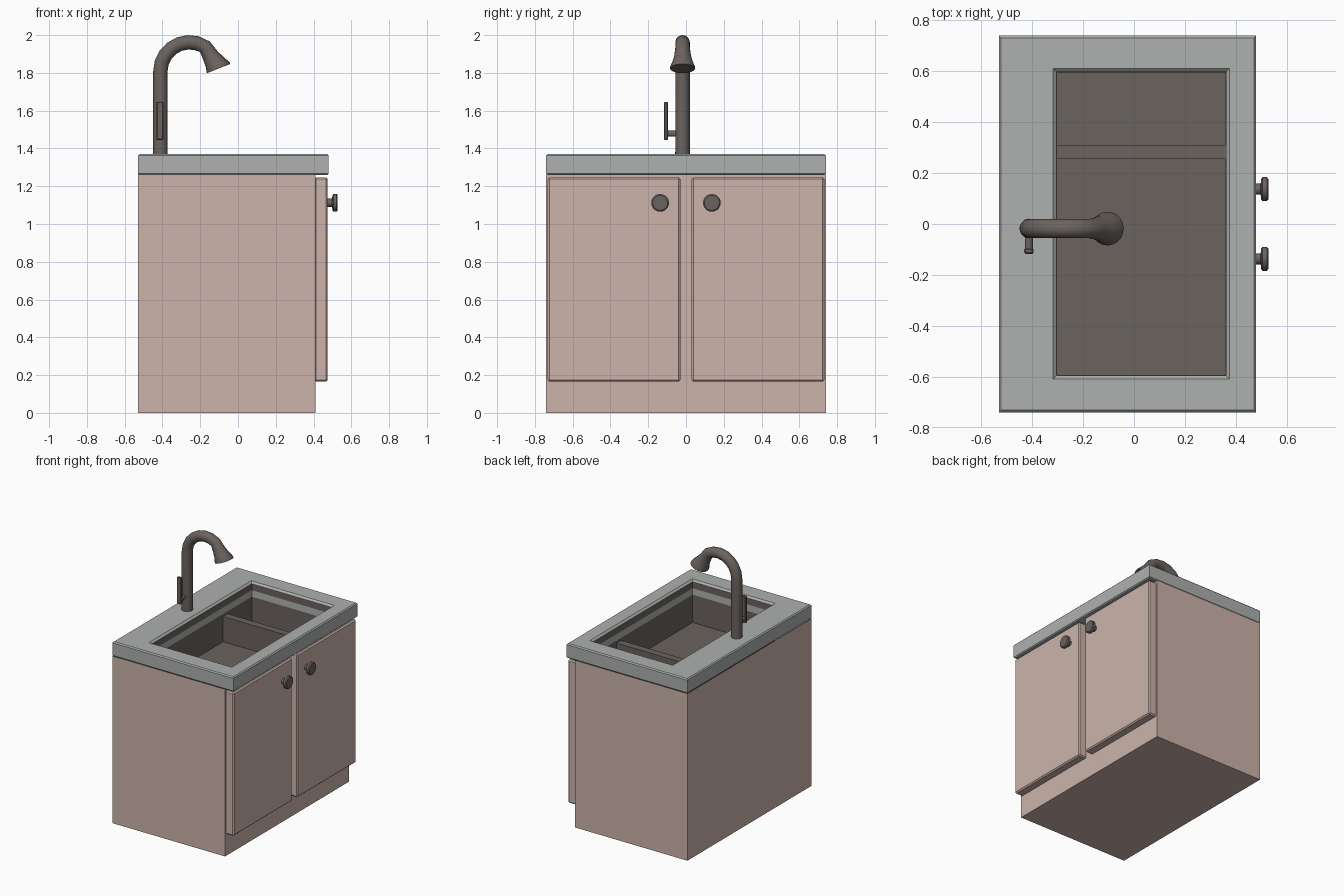
import bpy, bmesh, math
from mathutils import Vector, Matrix

if "Cube" in bpy.data.objects:
    bpy.data.objects.remove(bpy.data.objects["Cube"])


def material(name, rgb):
    lin = [c / 255 / 12.92 if c < 10 else ((c / 255 + 0.055) / 1.055) ** 2.4 for c in rgb]
    m = bpy.data.materials.new(name)
    m.diffuse_color = (*lin, 1)
    m.use_nodes = True
    m.node_tree.nodes["Principled BSDF"].inputs["Base Color"].default_value = m.diffuse_color
    return m


PINK = material("dusty pink paint", (204, 180, 170))
GREY = material("grey stone", (174, 177, 175))
DARK = material("dark metal", (107, 99, 94))


def finish(name, bm, mat, smooth=False, bevel=0):
    bmesh.ops.recalc_face_normals(bm, faces=bm.faces)
    me = bpy.data.meshes.new(name)
    bm.to_mesh(me)
    bm.free()
    me.materials.append(mat)
    ob = bpy.data.objects.new(name, me)
    bpy.context.collection.objects.link(ob)
    if bevel:
        b = ob.modifiers.new("bevel", 'BEVEL')
        b.width, b.segments = bevel, 1
    if smooth:
        bpy.ops.object.select_all(action='DESELECT')
        ob.select_set(True)
        bpy.context.view_layer.objects.active = ob
        bpy.ops.object.shade_smooth_by_angle(angle=math.radians(35))
    return ob


def loft(rings, cap_start=False, cap_end=False, closed=False):
    bm = bmesh.new()
    loops = [[bm.verts.new(p) for p in r] for r in rings]
    pairs = list(zip(loops, loops[1:])) + ([(loops[-1], loops[0])] if closed else [])
    for a, b in pairs:
        n = len(a)
        for i in range(n):
            bm.faces.new((a[i], a[(i + 1) % n], b[(i + 1) % n], b[i]))
    if cap_start:
        bm.faces.new(loops[0])
    if cap_end:
        bm.faces.new(loops[-1])
    return bm


def rect(x0, x1, y0, y1, z, inset=0):
    x0, x1, y0, y1 = x0 + inset, x1 - inset, y0 + inset, y1 - inset
    return [(x0, y0, z), (x1, y0, z), (x1, y1, z), (x0, y1, z)]


def box(name, x0, x1, y0, y1, z0, z1, mat, bevel=0):
    bm = loft([rect(x0, x1, y0, y1, z0), rect(x0, x1, y0, y1, z1)], True, True)
    return finish(name, bm, mat, bevel=bevel)


def circle(c, axis, r, n=20):
    q = Vector(axis).to_track_quat('Z', 'Y')
    return [Vector(c) + q @ Vector((r * math.cos(2 * math.pi * i / n),
                                    r * math.sin(2 * math.pi * i / n), 0)) for i in range(n)]


# cabinet body, open at the top beneath the counter
finish("cabinet", loft([rect(-.53, .41, -.74, .74, 0),
                        rect(-.53, .41, -.74, .74, 1.262)], True), PINK)

# counter frame with chamfered edges around a rectangular opening
OUT, HOLE = (-.53, .48, -.74, .74), (-.318, .376, -.61, .612)
finish("counter", loft([rect(*OUT, 1.26, .007), rect(*OUT, 1.267), rect(*OUT, 1.362),
                        rect(*OUT, 1.37, .008), rect(*HOLE, 1.37),
                        rect(*HOLE, 1.357, .014), rect(*HOLE, 1.26, .016)],
                       closed=True), GREY)

# basin shell and divider
BASIN = (-.303, .361, -.595, .597)
finish("basin", loft([rect(*BASIN, 1.03, -.012), rect(*BASIN, 1.355, -.012),
                      rect(*BASIN, 1.355), rect(*BASIN, 1.05)], True, True), DARK)
box("basin_divider", -.303, .361, .256, .311, 1.05, 1.24, DARK)

# doors and knobs
for side, s in (("left", -1), ("right", 1)):
    a, b = sorted((s * .03, s * .732))
    box(side + "_door", .405, .475, a, b, .165, 1.247, PINK, bevel=.009)
    prof = [(.465, .022), (.498, .022), (.5, .04), (.505, .047), (.522, .047), (.528, .04)]
    rings = [circle((x, s * .137, 1.112), (1, 0, 0), r) for x, r in prof]
    finish(side + "_knob", loft(rings, True, True), DARK, True)

# faucet: column, arc and flared spray head swept as one tube
FY = -.018
path = [(-.411, 1.36, .039), (-.411, 1.6, .038)]
for i in range(8):
    t = math.radians(180 - i * 122 / 7)
    path.append((-.257 + .154 * math.cos(t), 1.808 + .154 * math.sin(t), .038))
path += [(-.147, 1.893, .044), (-.124, 1.857, .054), (-.106, 1.832, .066), (-.102, 1.823, .066)]
rings = []
for i, (x, z, r) in enumerate(path):
    p, q = path[max(i - 1, 0)], path[min(i + 1, len(path) - 1)]
    d = Vector((q[0] - p[0], 0, q[1] - p[1])).normalized()
    if i >= len(path) - 2:
        d = Vector((.37, 0, -.93))
    # ring frame stays aligned to y so the tube does not twist
    side = d.cross(Vector((0, 1, 0)))
    rings.append([Vector((x, FY, z)) + r * (math.cos(k * math.pi / 10) * side +
                  math.sin(k * math.pi / 10) * Vector((0, 1, 0))) for k in range(20)])
finish("faucet", loft(rings, True, True), DARK, True)

# faucet handle: stub and upright lever
finish("handle_stub", loft([circle((-.413, y, 1.478), (0, 1, 0), .016, 16)
                            for y in (-.04, -.1)], True, True), DARK, True)
box("handle_lever", -.432, -.395, -.117, -.095, 1.445, 1.647, DARK, bevel=.005)
